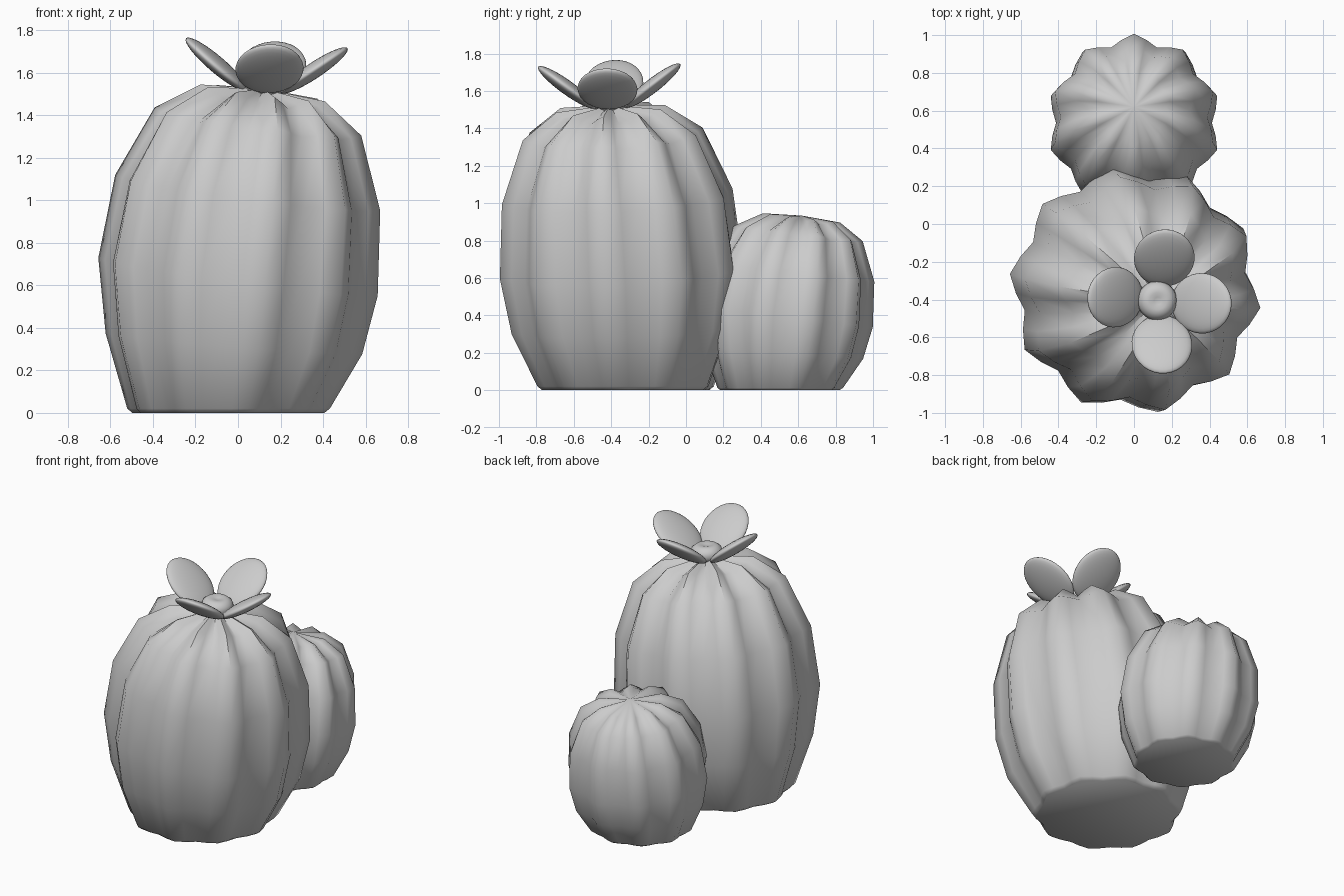
import bpy, bmesh, math
from mathutils import Matrix

if "Cube" in bpy.data.objects:
    bpy.data.objects.remove(bpy.data.objects["Cube"])

RIBS = 10
SEG = 4  # sides per rib: ridge, flank, valley, flank
# height, ridge radius, lean amount, tilt amount, valley radius factor, valley drop
RINGS = [
    (0.000, 0.455, -0.38, 0.0, 0.93, 0.0),
    (0.020, 0.480, -0.37, 0.0, 0.92, 0.0),
    (0.325, 0.608, -0.16, 0.6, 0.90, 0.0),
    (0.640, 0.662, 0.00, 1.0, 0.89, 0.0),
    (1.035, 0.628, 0.38, 1.0, 0.88, 0.01),
    (1.370, 0.490, 0.78, 1.0, 0.86, 0.03),
    (1.505, 0.295, 0.97, 1.0, 0.83, 0.05),
]
APEX = 1.525


def finish(name, bm):
    bmesh.ops.recalc_face_normals(bm, faces=bm.faces[:])
    mesh = bpy.data.meshes.new(name)
    bm.to_mesh(mesh)
    bm.free()
    obj = bpy.data.objects.new(name, mesh)
    bpy.context.collection.objects.link(obj)
    bpy.ops.object.select_all(action='DESELECT')
    obj.select_set(True)
    bpy.context.view_layer.objects.active = obj
    bpy.ops.object.shade_smooth_by_angle(angle=math.radians(60))
    return obj


def cactus(name, cx, cy, sr, sz, lean, tilt, phase):
    """Ribbed, slightly leaning body with a flat base."""
    bm = bmesh.new()
    n = RIBS * SEG
    rings = []
    for h, r, shift, t, vf, drop in RINGS:
        ring = []
        for i in range(n):
            a = math.radians(phase) + i * math.tau / n
            w = 0.5 - 0.5 * math.cos(i * math.tau / SEG)  # 0 ridge, 1 valley
            rad = r * sr * (1 - w * (1 - vf))
            x, y = rad * math.cos(a), rad * math.sin(a)
            z = h * sz - t * (tilt[0] * x + tilt[1] * y) - w * drop * sz
            ring.append(bm.verts.new((cx + lean[0] * shift + x,
                                      cy + lean[1] * shift + y, z)))
        rings.append(ring)
    for lo, hi in zip(rings, rings[1:]):
        for i in range(n):
            j = (i + 1) % n
            bm.faces.new((lo[i], lo[j], hi[j], hi[i]))
    tip = bm.verts.new((cx + lean[0], cy + lean[1], APEX * sz))
    for i in range(n):
        bm.faces.new((rings[-1][i], rings[-1][(i + 1) % n], tip))
    bm.faces.new(rings[0][::-1])
    return finish(name, bm)


# Cactus bodies
cactus("large_cactus", 0.0, -0.345, 1.0, 1.0, (0.12, -0.06), (0.13, -0.045), -7)
cactus("small_cactus", 0.0, 0.535, 0.70, 0.612, (0.0, 0.085), (0.0, 0.12), 90)

# Flower frame, leaning with the large cactus
flower = (Matrix.Translation((0.12, -0.405, 1.488)) @ Matrix.Rotation(0.06, 4, 'Y')
          @ Matrix.Rotation(0.02, 4, 'X'))

# Petals
for side, angle in (("right", -3), ("back", 82), ("left", 175), ("front", 275)):
    m = (flower @ Matrix.Rotation(math.radians(angle), 4, 'Z')
         @ Matrix.Translation((0.23, 0, 0.137))
         @ Matrix.Rotation(math.radians(-37), 4, 'Y')
         @ Matrix.Diagonal((0.19, 0.16, 0.038, 1)))
    bm = bmesh.new()
    bmesh.ops.create_uvsphere(bm, u_segments=32, v_segments=16, radius=1, matrix=m)
    finish("petal_" + side, bm)

# Flower centre: squashed knob with a dimple
profile = [(0.05, 0.0), (0.085, 0.02), (0.105, 0.055), (0.095, 0.088),
           (0.07, 0.108), (0.045, 0.112), (0.02, 0.106), (0.0, 0.102)]
bm = bmesh.new()
verts = [bm.verts.new((r, 0, z)) for r, z in profile]
edges = [bm.edges.new(p) for p in zip(verts, verts[1:])]
bmesh.ops.spin(bm, geom=verts + edges, cent=(0, 0, 0), axis=(0, 0, 1),
               angle=math.tau, steps=32)
bmesh.ops.remove_doubles(bm, verts=bm.verts[:], dist=0.0005)
bmesh.ops.holes_fill(bm, edges=bm.edges[:], sides=0)
bmesh.ops.transform(bm, matrix=flower, verts=bm.verts[:])
finish("flower_centre", bm)
